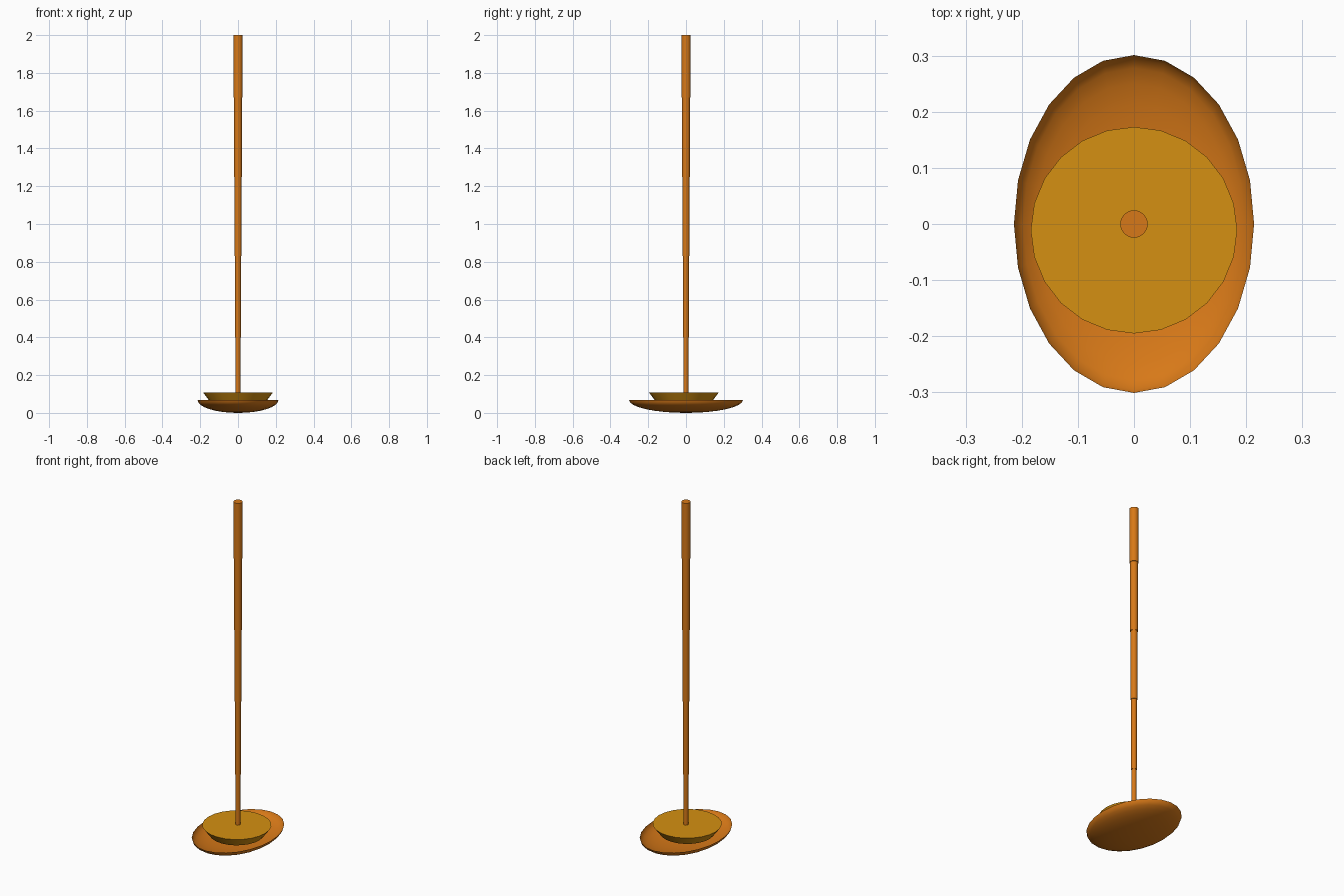
import bpy, bmesh, math

if "Cube" in bpy.data.objects:
    bpy.data.objects.remove(bpy.data.objects["Cube"])


def material(name, color):
    m = bpy.data.materials.new(name)
    m.diffuse_color = (*color, 1)
    m.use_nodes = True
    m.node_tree.nodes["Principled BSDF"].inputs["Base Color"].default_value = m.diffuse_color
    return m


orange = material("orange", (0.68, 0.19, 0.009))
gold = material("gold", (0.66, 0.28, 0.006))


def lathe(name, profile, mat, sides=24, scale_y=1.0, y=0.0, smooth=30):
    """Revolve (radius, z) points about z; a radius of 0 makes a pole point."""
    bm = bmesh.new()
    rings = []
    for r, z in profile:
        if r == 0:
            rings.append([bm.verts.new((0, y, z))] * sides)
        else:
            rings.append([bm.verts.new((r * math.cos(math.tau * i / sides),
                                        y + scale_y * r * math.sin(math.tau * i / sides), z))
                          for i in range(sides)])
    for a, b in zip(rings, rings[1:]):
        for i in range(sides):
            j = (i + 1) % sides
            quad = list(dict.fromkeys((a[i], a[j], b[j], b[i])))
            bm.faces.new(quad)
    for ring, r in ((rings[0], profile[0][0]), (rings[-1], profile[-1][0])):
        if r > 0 and name != "dish":
            bm.faces.new(ring)
    if name != "dish":
        bmesh.ops.recalc_face_normals(bm, faces=bm.faces)
    me = bpy.data.meshes.new(name)
    bm.to_mesh(me)
    bm.free()
    me.materials.append(mat)
    ob = bpy.data.objects.new(name, me)
    bpy.context.collection.objects.link(ob)
    bpy.ops.object.select_all(action='DESELECT')
    ob.select_set(True)
    bpy.context.view_layer.objects.active = ob
    bpy.ops.object.shade_smooth_by_angle(angle=math.radians(smooth))
    return ob


# shallow oval dish, open half ellipsoid
steps = 8
W, L, H = 0.214, 0.301, 0.068
dish = [(W * math.sin(math.pi / 2 * k / steps), H * (1 - math.cos(math.pi / 2 * k / steps)))
        for k in range(steps + 1)]
dish[0] = (0, 0)
lathe("dish", dish[::-1], orange, scale_y=L / W, smooth=60)

# flared disc sitting in the dish
lathe("flared_disc", [(0.145, 0.055), (0.184, 0.107)], gold, y=-0.011)

# telescoping pole, widest at the top
bounds = [0.06, 0.40, 0.83, 1.25, 1.67, 2.0]
radii = [0.0125, 0.015, 0.018, 0.021, 0.0245]
for n, r in enumerate(radii):
    lathe(f"pole_section_{n + 1}", [(r, bounds[n]), (r, bounds[n + 1])], orange)
